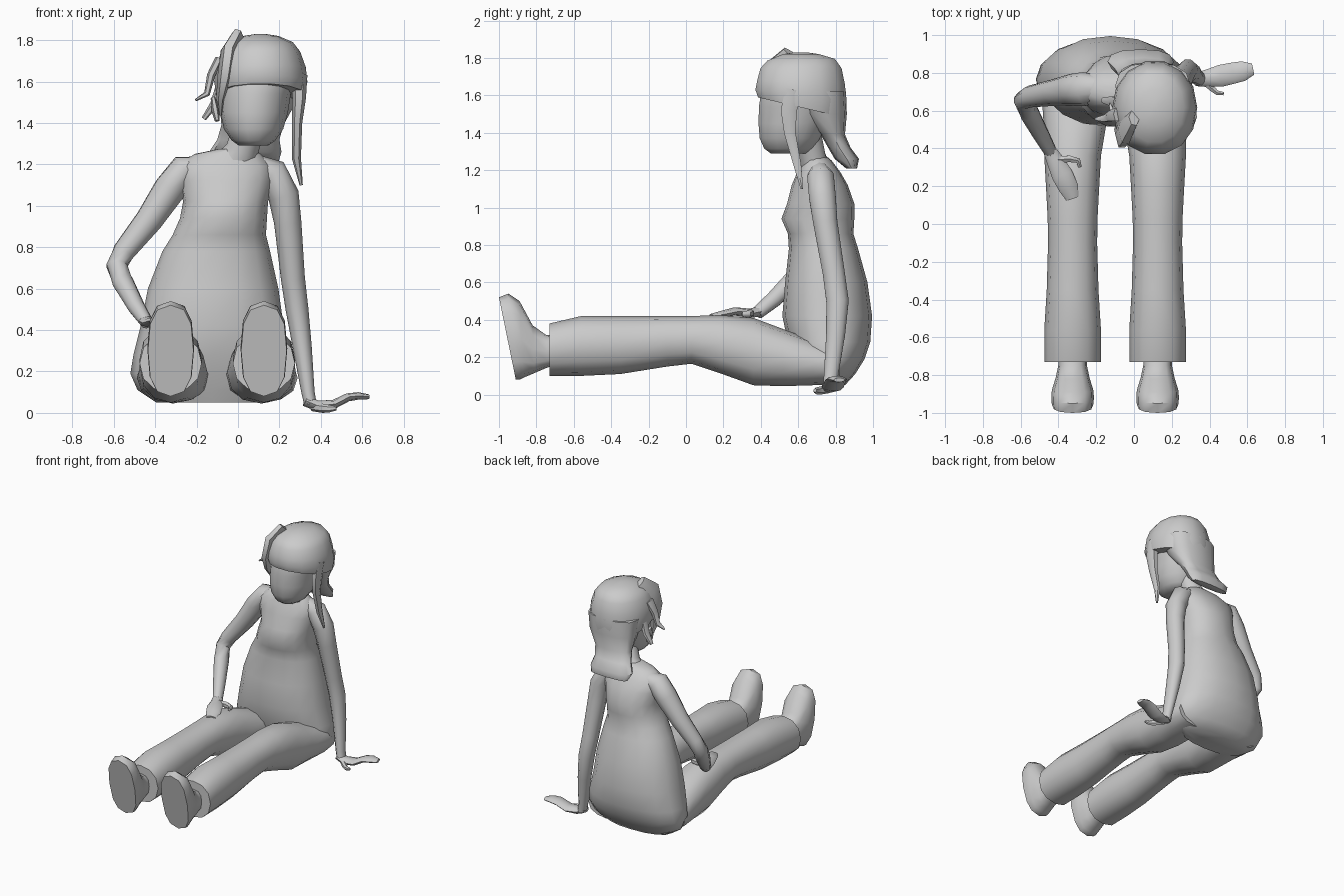
import bpy, bmesh, math
from mathutils import Vector as V


def loft(name, rings, n=12, p=2.0):
    """Skin closed rings given as (centre, u axis, v axis); p > 2 squares the section."""
    bm = bmesh.new()
    loops = []
    for c, u, v in rings:
        loop = []
        for i in range(n):
            a = 2 * math.pi * i / n
            ca, sa = math.cos(a), math.sin(a)
            x = math.copysign(abs(ca) ** (2 / p), ca)
            y = math.copysign(abs(sa) ** (2 / p), sa)
            loop.append(bm.verts.new(V(c) + V(u) * x + V(v) * y))
        loops.append(loop)
    for a, b in zip(loops, loops[1:]):
        for i in range(n):
            j = (i + 1) % n
            bm.faces.new((a[i], a[j], b[j], b[i]))
    bm.faces.new(loops[0][::-1])
    bm.faces.new(loops[-1])
    bmesh.ops.recalc_face_normals(bm, faces=bm.faces)
    me = bpy.data.meshes.new(name)
    bm.to_mesh(me)
    bm.free()
    ob = bpy.data.objects.new(name, me)
    bpy.context.collection.objects.link(ob)
    bpy.ops.object.select_all(action='DESELECT')
    ob.select_set(True)
    bpy.context.view_layer.objects.active = ob
    bpy.ops.object.shade_smooth_by_angle(angle=math.radians(50))
    return ob


def stack(name, rows, n=14, p=2.0):
    """Horizontal rings: z, centre x, centre y, half width, half depth."""
    return loft(name, [((x, y, z), (rx, 0, 0), (0, ry, 0)) for z, x, y, rx, ry in rows], n, p)


def tube(name, pts, hint, n=8):
    """Sweep along points (x, y, z, half width along hint, half thickness)."""
    rings = []
    for i, q in enumerate(pts):
        t = (V(pts[min(i + 1, len(pts) - 1)][:3]) - V(pts[max(i - 1, 0)][:3])).normalized()
        u = V(hint)
        u = (u - t * u.dot(t)).normalized()
        rings.append((q[:3], u * q[3], t.cross(u) * q[4]))
    return loft(name, rings, n)


# Torso with hips
stack("shirt_torso", [
    (0.05, -0.125, 0.74, 0.27, 0.11), (0.11, -0.125, 0.755, 0.36, 0.15),
    (0.19, -0.125, 0.765, 0.395, 0.19), (0.28, -0.125, 0.765, 0.38, 0.22),
    (0.42, -0.125, 0.755, 0.345, 0.24), (0.60, -0.12, 0.75, 0.315, 0.22),
    (0.78, -0.105, 0.735, 0.26, 0.185), (0.86, -0.09, 0.72, 0.225, 0.175),
    (0.94, -0.07, 0.705, 0.21, 0.195), (1.02, -0.06, 0.72, 0.205, 0.18),
    (1.12, -0.06, 0.715, 0.23, 0.15), (1.19, -0.065, 0.71, 0.23, 0.115),
    (1.25, -0.05, 0.70, 0.16, 0.08), (1.275, -0.01, 0.69, 0.08, 0.06)], 16, 2.2)

# Legs and feet, mirrored about the body centre line
for side, s in (("left", 1), ("right", -1)):
    cx = -0.1 + 0.225 * s
    rows = [(-0.73, 0, 0.38, 0.10, 0.15), (-0.56, 0, 0.42, 0.10, 0.15),
            (-0.35, 0, 0.42, 0.11, 0.137), (-0.1, 0, 0.42, 0.15, 0.13),
            (0.03, 0, 0.42, 0.165, 0.132), (0.18, 0, 0.425, 0.115, 0.14),
            (0.36, 0, 0.41, 0.05, 0.15), (0.52, 0, 0.35, 0.045, 0.165),
            (0.68, 0, 0.29, 0.05, 0.175), (0.82, 0, 0.25, 0.06, 0.15)]
    loft("trouser_leg_" + side,
         [((cx - 0.012 * s * (y > 0.4), y, (t + b) / 2), (w, 0, 0), (0, 0, (t - b) / 2))
          for y, _, t, b, w in rows], 12, 2.2)
    # each row: half width, top (y, z), bottom (y, z)
    foot = [(0.075, -0.66, 0.31, -0.66, 0.16), (0.075, -0.75, 0.32, -0.74, 0.145),
            (0.09, -0.82, 0.37, -0.81, 0.115), (0.11, -0.89, 0.50, -0.87, 0.09),
            (0.113, -0.95, 0.54, -0.89, 0.08), (0.11, -1.0, 0.52, -0.91, 0.08)]
    loft("shoe_" + side,
         [((cx, (ty + by) / 2, (tz + bz) / 2), (w, 0, 0), (0, (ty - by) / 2, (tz - bz) / 2))
          for w, ty, tz, by, bz in foot], 12, 2.6)

# Bent arm resting on the thigh
tube("bent_arm", [(-0.17, 0.72, 1.19, 0.06, 0.05), (-0.26, 0.715, 1.175, 0.09, 0.075),
                  (-0.33, 0.71, 1.08, 0.085, 0.08), (-0.43, 0.695, 0.93, 0.07, 0.068),
                  (-0.55, 0.675, 0.78, 0.058, 0.056), (-0.585, 0.655, 0.71, 0.055, 0.052),
                  (-0.555, 0.59, 0.63, 0.055, 0.052), (-0.49, 0.47, 0.51, 0.045, 0.042),
                  (-0.44, 0.38, 0.435, 0.036, 0.032)], (0, 1, 0.1), 10)
tube("resting_hand", [(-0.45, 0.395, 0.445, 0.034, 0.028), (-0.42, 0.34, 0.435, 0.045, 0.025),
                      (-0.38, 0.26, 0.445, 0.056, 0.022), (-0.345, 0.19, 0.43, 0.052, 0.018),
                      (-0.325, 0.135, 0.42, 0.034, 0.012)], (1, 0.4, 0))
tube("resting_thumb", [(-0.41, 0.34, 0.435, 0.022, 0.02), (-0.34, 0.345, 0.435, 0.024, 0.02),
                       (-0.295, 0.335, 0.43, 0.02, 0.016), (-0.285, 0.30, 0.43, 0.012, 0.01)],
     (0, 0, 1), 6)

# Straight arm propped on the ground behind
tube("straight_arm", [(0.08, 0.715, 1.20, 0.05, 0.05), (0.165, 0.72, 1.16, 0.075, 0.075),
                      (0.22, 0.73, 1.05, 0.075, 0.075), (0.24, 0.745, 0.92, 0.066, 0.068),
                      (0.265, 0.79, 0.65, 0.058, 0.062), (0.285, 0.81, 0.50, 0.055, 0.063),
                      (0.31, 0.80, 0.32, 0.046, 0.053), (0.338, 0.775, 0.10, 0.032, 0.04),
                      (0.35, 0.77, 0.04, 0.03, 0.04)], (1, 0, 0), 10)
tube("propped_hand", [(0.325, 0.765, 0.06, 0.035, 0.028), (0.38, 0.77, 0.035, 0.045, 0.026),
                      (0.46, 0.785, 0.04, 0.058, 0.022), (0.53, 0.80, 0.075, 0.056, 0.02),
                      (0.58, 0.81, 0.082, 0.052, 0.018), (0.63, 0.82, 0.078, 0.03, 0.012)],
     (0, 1, 0))
tube("propped_thumb", [(0.36, 0.765, 0.03, 0.022, 0.02), (0.41, 0.72, 0.022, 0.022, 0.018),
                       (0.44, 0.695, 0.02, 0.018, 0.014), (0.475, 0.69, 0.022, 0.01, 0.01)],
     (0, 0, 1), 6)

# Neck, head and ear
tube("neck", [(-0.005, 0.69, 1.22, 0.10, 0.08), (0.02, 0.675, 1.27, 0.08, 0.075),
              (0.06, 0.65, 1.40, 0.075, 0.075)], (1, 0, 0), 10)
stack("head", [(1.29, 0.075, 0.55, 0.07, 0.10), (1.315, 0.075, 0.55, 0.105, 0.135),
               (1.37, 0.075, 0.555, 0.143, 0.165), (1.45, 0.078, 0.57, 0.163, 0.187),
               (1.54, 0.085, 0.59, 0.17, 0.205), (1.64, 0.10, 0.60, 0.18, 0.20),
               (1.74, 0.11, 0.61, 0.13, 0.15)])
tube("ear", [(-0.10, 0.60, 1.41, 0.012, 0.02), (-0.11, 0.61, 1.46, 0.018, 0.035),
             (-0.12, 0.625, 1.52, 0.012, 0.03)], (1, 0, 0), 6)

# Hair: cap with a lower edge that dips to the back, then a flared back curtain
loft("hair_cap", [((0.11, 0.615, z), (rx, 0, 0), (0, ry, tilt)) for z, rx, ry, tilt in
                  [(1.535, 0.215, 0.235, -0.055), (1.60, 0.225, 0.25, -0.03),
                   (1.67, 0.217, 0.24, -0.01), (1.745, 0.19, 0.222, 0),
                   (1.79, 0.155, 0.185, 0.005), (1.82, 0.085, 0.10, 0),
                   (1.83, 0.02, 0.03, 0)]], 14, 2.1)
stack("hair_back", [(1.62, 0.10, 0.73, 0.20, 0.125), (1.50, 0.095, 0.745, 0.185, 0.115),
                    (1.39, 0.07, 0.785, 0.15, 0.065), (1.32, 0.05, 0.82, 0.15, 0.06),
                    (1.26, 0.035, 0.86, 0.175, 0.065), (1.21, 0.04, 0.885, 0.155, 0.03)], 12, 2.4)

# Swept fringe and loose locks
tube("swept_fringe", [(0.0, 0.56, 1.825, 0.03, 0.05), (-0.045, 0.50, 1.74, 0.04, 0.09),
                      (-0.065, 0.475, 1.62, 0.035, 0.08), (-0.085, 0.50, 1.52, 0.02, 0.045),
                      (-0.085, 0.53, 1.44, 0.008, 0.012)], (1, 0, 0), 6)
tube("side_lock", [(0.295, 0.575, 1.63, 0.04, 0.05), (0.295, 0.55, 1.52, 0.033, 0.05),
                   (0.285, 0.555, 1.40, 0.025, 0.035), (0.282, 0.595, 1.23, 0.022, 0.024),
                   (0.305, 0.62, 1.10, 0.008, 0.008)], (1, 0, 0), 6)
tube("upper_wisp", [(-0.09, 0.58, 1.71, 0.02, 0.04), (-0.13, 0.57, 1.63, 0.02, 0.03),
                    (-0.15, 0.56, 1.54, 0.015, 0.022), (-0.205, 0.555, 1.51, 0.006, 0.008)],
     (1, 0, 0), 6)
tube("lower_wisp", [(-0.09, 0.64, 1.57, 0.02, 0.035), (-0.115, 0.65, 1.49, 0.02, 0.03),
                    (-0.165, 0.655, 1.42, 0.012, 0.015)], (1, 0, 0), 6)
